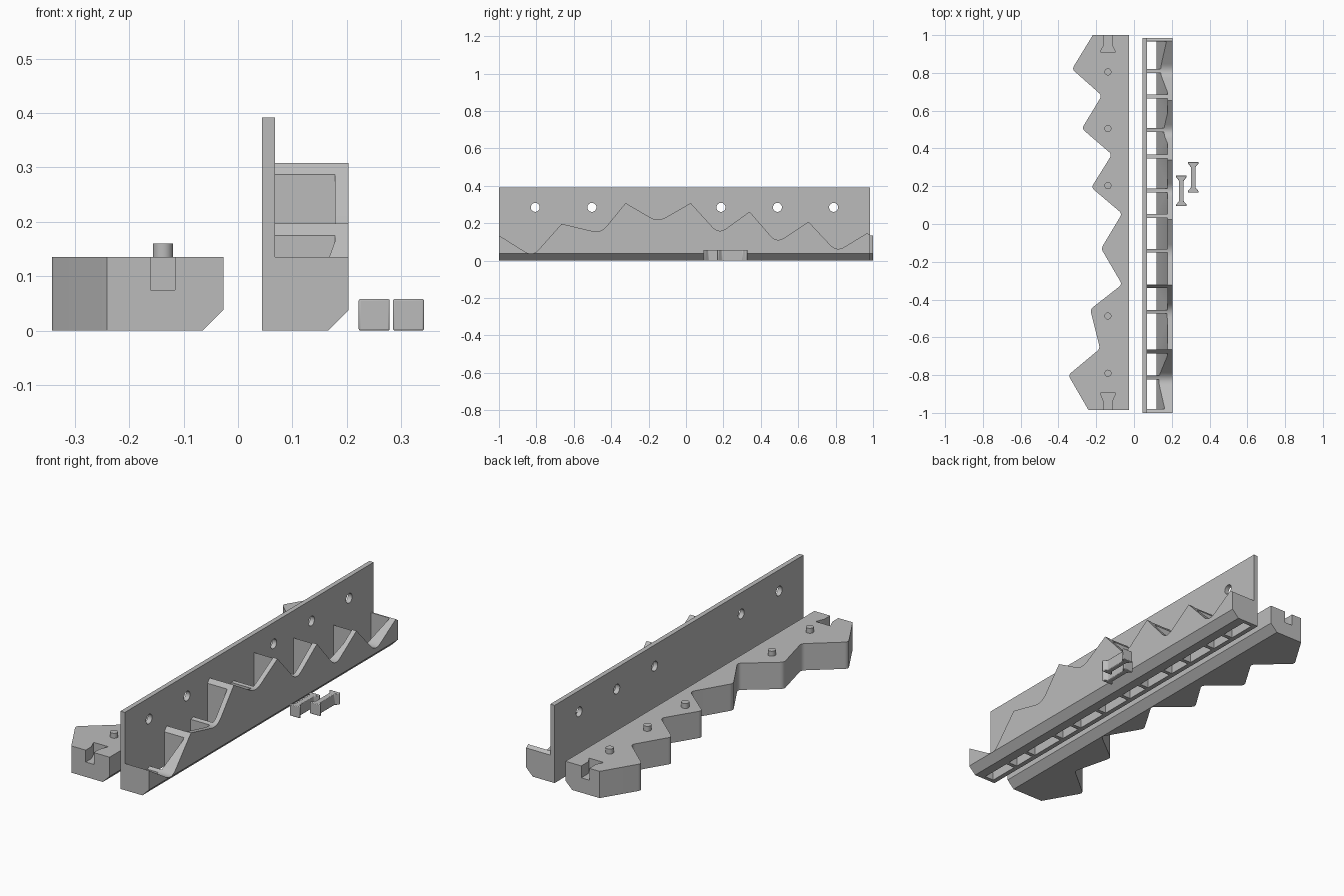
import bpy, bmesh, math
from mathutils import Vector

if "Cube" in bpy.data.objects:
    bpy.data.objects.remove(bpy.data.objects["Cube"])

grey = bpy.data.materials.new("plain grey")
grey.diffuse_color = (0.5, 0.5, 0.5, 1)
grey.use_nodes = True
grey.node_tree.nodes["Principled BSDF"].inputs["Base Color"].default_value = grey.diffuse_color


def prism(name, solids, axis):
    """Extrude closed outlines; solids = [(points, start, end)]. axis is the extrusion direction."""
    place = {"x": lambda p, t: (t, p[0], p[1]),
             "y": lambda p, t: (p[0], t, p[1]),
             "z": lambda p, t: (p[0], p[1], t)}[axis]
    bm = bmesh.new()
    for pts, a, b in solids:
        lo = [bm.verts.new(place(p, a)) for p in pts]
        hi = [bm.verts.new(place(p, b)) for p in pts]
        bm.faces.new(lo)
        bm.faces.new(hi)
        for i in range(len(pts)):
            j = (i + 1) % len(pts)
            bm.faces.new((lo[i], lo[j], hi[j], hi[i]))
    bmesh.ops.recalc_face_normals(bm, faces=bm.faces)
    me = bpy.data.meshes.new(name)
    bm.to_mesh(me)
    bm.free()
    me.materials.append(grey)
    ob = bpy.data.objects.new(name, me)
    bpy.context.collection.objects.link(ob)
    return ob


def select(ob):
    bpy.ops.object.select_all(action="DESELECT")
    ob.select_set(True)
    bpy.context.view_layer.objects.active = ob


def cut(ob, cutter):
    mod = ob.modifiers.new("cut", "BOOLEAN")
    mod.operation, mod.solver, mod.object = "DIFFERENCE", "EXACT", cutter
    select(ob)
    bpy.ops.object.modifier_apply(modifier="cut")
    bpy.data.objects.remove(cutter)


def smooth(ob):
    select(ob)
    bpy.ops.object.shade_smooth_by_angle(angle=math.radians(30))


def circle(cx, cy, r, n=32):
    return [(cx + r * math.cos(2 * math.pi * i / n), cy + r * math.sin(2 * math.pi * i / n)) for i in range(n)]


def rounded(pts, size, which):
    """Replace the corners listed in which with short curves."""
    out = []
    for i, p in enumerate(pts):
        if i not in which:
            out.append(p)
            continue
        p = Vector(p)
        a = p + (Vector(pts[i - 1]) - p).normalized() * size
        b = p + (Vector(pts[(i + 1) % len(pts)]) - p).normalized() * size
        for k in range(9):
            t = k / 8
            out.append(tuple(a * (1 - t) ** 2 + p * 2 * t * (1 - t) + b * t * t))
    return out


# Wavy block, with a zigzag side
wave = [(-0.027, 1.0), (-0.218, 1.0), (-0.328, 0.82), (-0.17, 0.68), (-0.276, 0.505),
        (-0.117, 0.368), (-0.226, 0.193), (-0.063, 0.055), (-0.174, -0.13), (-0.063, -0.32),
        (-0.232, -0.452), (-0.18, -0.66), (-0.348, -0.80), (-0.241, -0.985), (-0.027, -0.985)]
block = prism("wavy_block", [(rounded(wave, 0.02, range(2, 13)), 0, 0.135)], "z")
cut(block, prism("block_chamfer", [([(-0.065, 0), (-0.02, 0.0445), (0, -0.02), (-0.085, -0.02)], -1.1, 1.1)], "y"))


def end_slot(end, inner, neck):
    w, n, c = 0.041, 0.0225, -0.138
    return [(c - n, end), (c - n, neck), (c - w, inner), (c + w, inner), (c + n, neck), (c + n, end)]


cut(block, prism("end_slots", [(end_slot(1.05, 0.91, 0.945), 0.075, 0.2),
                               (end_slot(-1.05, -0.895, -0.94), 0.075, 0.2)], "z"))
smooth(block)

# Locating pegs on the block
peg_y = (0.805, 0.505, 0.203, -0.487, -0.79)
pegs = prism("pegs", [(circle(-0.138, y, 0.0185), 0.13, 0.16) for y in peg_y], "z")
smooth(pegs)

# Tall back plate with matching holes
plate = prism("back_plate", [([(0.044, 0), (0.068, 0), (0.068, 0.392), (0.044, 0.392)], -1.0, 0.985)], "y")
cut(plate, prism("holes", [(circle(y - 0.016, 0.285, 0.024), 0, 0.12) for y in peg_y], "x"))
smooth(plate)

# Trough with a zigzag rim
rim = [(-1.0, 0), (-1.0, 0.135), (-0.82, 0.022), (-0.665, 0.197), (-0.455, 0.147), (-0.323, 0.308),
       (-0.15, 0.207), (0.025, 0.308), (0.175, 0.143), (0.34, 0.262), (0.485, 0.095),
       (0.655, 0.208), (0.805, 0.048), (0.968, 0.147), (0.985, 0.135), (0.985, 0)]
trough = prism("trough", [(rounded(rim, 0.05, (2, 4, 6, 8, 10, 12)), 0.068, 0.203)], "x")
cut(trough, prism("trough_chamfer", [([(0.166, 0), (0.21, 0.044), (0.24, -0.02), (0.146, -0.02)], -1.1, 1.1)], "y"))

# Tapered pockets that leave ribs between them
ribs = (-0.99, -0.812, -0.675, -0.33, -0.142, 0.042, 0.178, 0.357, 0.497, 0.675, 0.81, 0.975)
ribs = sorted(ribs + (-0.464,))
section = [(0.05, -0.02), (0.111, -0.02), (0.118, 0), (0.178, 0.163), (0.178, 0.5), (0.05, 0.5)]
cut(trough, prism("pockets", [(section, a + 0.01, b - 0.01) for a, b in zip(ribs, ribs[1:])], "y"))
smooth(trough)

# Bow-tie connector keys
half = [(0.0285, 0.081), (0.0285, 0.073), (0.0125, 0.055)]
right = half + [(x, -y) for x, y in reversed(half)]
tie = right + [(-x, y) for x, y in reversed(right)]
for i, (cx, cy) in enumerate(((0.2505, 0.175), (0.3135, 0.247))):
    key = prism(f"connector_key_{i + 1}", [([(cx + x, cy + y) for x, y in tie], 0, 0.058)], "z")
    bev = key.modifiers.new("soft edges", "BEVEL")
    bev.width, bev.segments = 0.003, 2
    smooth(key)
